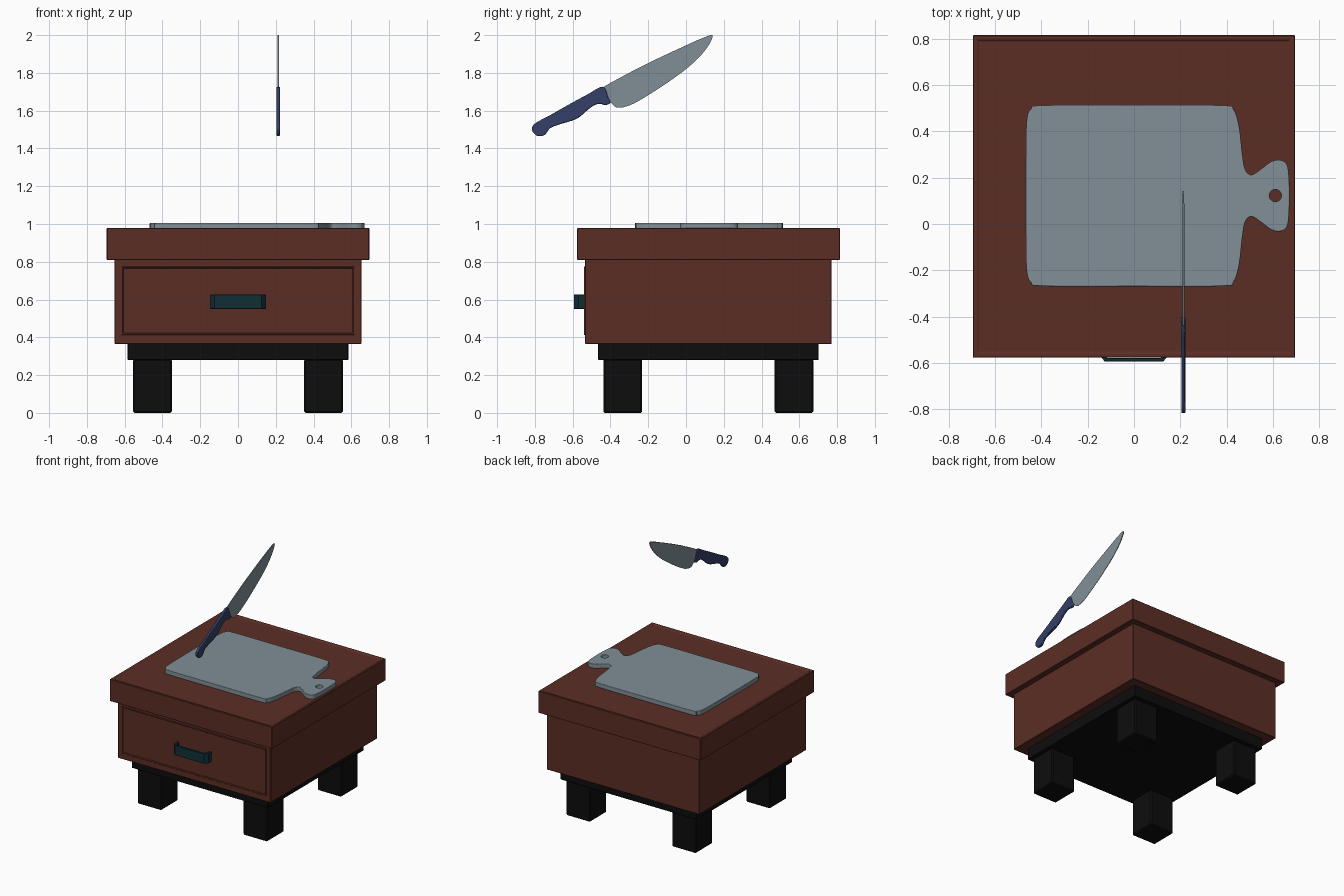
import bpy, bmesh, math
from mathutils import Vector

if "Cube" in bpy.data.objects:
    bpy.data.objects.remove(bpy.data.objects["Cube"], do_unlink=True)


def material(name, r, g, b):
    mat = bpy.data.materials.new(name)
    mat.use_nodes = True
    mat.diffuse_color = (r, g, b, 1)
    mat.node_tree.nodes["Principled BSDF"].inputs["Base Color"].default_value = (r, g, b, 1)
    return mat


WOOD = material("red brown wood", 0.105, 0.027, 0.018)
BLACK = material("black wood", 0.004, 0.004, 0.004)
STEEL = material("blue grey", 0.22, 0.275, 0.31)
TEAL = material("dark teal", 0.005, 0.028, 0.037)
NAVY = material("navy grip", 0.035, 0.05, 0.135)


def finish(bm, name, mat, bevel=0, segments=1):
    """Turn a bmesh into an object with an optional edge bevel."""
    bmesh.ops.recalc_face_normals(bm, faces=bm.faces)
    mesh = bpy.data.meshes.new(name)
    bm.to_mesh(mesh)
    bm.free()
    mesh.materials.append(mat)
    obj = bpy.data.objects.new(name, mesh)
    bpy.context.collection.objects.link(obj)
    if bevel:
        mod = obj.modifiers.new("edge bevel", 'BEVEL')
        mod.width, mod.segments = bevel, segments
        mod.limit_method, mod.angle_limit = 'ANGLE', math.radians(50)
    return obj


def box(name, mat, x, y, z, bevel=0.003, panel=None):
    """Box from (min, max) ranges; panel = (direction, margin, depth) recesses a face."""
    bm = bmesh.new()
    bmesh.ops.create_cube(bm, size=1)
    for v in bm.verts:
        v.co = [sum(r) / 2 + c * (r[1] - r[0]) for r, c in zip((x, y, z), v.co)]
    if panel:
        direction, margin, depth = panel
        bm.normal_update()
        face = max(bm.faces, key=lambda f: f.normal.dot(Vector(direction)))
        bmesh.ops.inset_region(bm, faces=[face], thickness=margin)
        bmesh.ops.inset_region(bm, faces=[face], thickness=0.006, depth=-depth)
    return finish(bm, name, mat, bevel)


def smooth_loop(points, steps=5):
    """Closed Catmull-Rom curve through the points."""
    pts = [Vector(p) for p in points]
    n, out = len(pts), []
    for i in range(n):
        a, b, c, d = (pts[(i + k) % n] for k in (-1, 0, 1, 2))
        for s in range(steps):
            t = s / steps
            out.append(b + (c - a) * t / 2 + (2 * a - 5 * b + 4 * c - d) * t * t / 2
                       + (3 * b - a - 3 * c + d) * t ** 3 / 2)
    return out


def slab(name, mat, outline, low, high, place, bevel=0, segments=1):
    """Extrude an outline from low to high; place maps (u, v, w) to x, y, z."""
    bm = bmesh.new()
    face = bm.faces.new([bm.verts.new(place(p[0], p[1], low)) for p in outline])
    ext = bmesh.ops.extrude_face_region(bm, geom=[face])
    shift = Vector(place(0, 0, high)) - Vector(place(0, 0, low))
    for v in ext["geom"]:
        if isinstance(v, bmesh.types.BMVert):
            v.co += shift
    return finish(bm, name, mat, bevel, segments)


def shade(obj):
    bpy.ops.object.select_all(action='DESELECT')
    obj.select_set(True)
    bpy.context.view_layer.objects.active = obj
    bpy.ops.object.shade_smooth_by_angle(angle=math.radians(40))


def flat(u, v, w):
    return (u, v, w)


def upright(u, v, w):
    return (w, u, v)


# Cabinet
MID = 0.118
box("table_top", WOOD, (-0.695, 0.695), (-0.577, 0.815), (0.81, 0.979),
    panel=((0, 0, 1), 0.028, 0.006))
box("cabinet_body", WOOD, (-0.653, 0.653), (-0.535, 0.771), (0.365, 0.815))
box("drawer_front", WOOD, (-0.618, 0.618), (-0.541, -0.5), (0.412, 0.775), 0.002,
    panel=((0, -1, 0), 0.009, 0.005))
box("base_plinth", BLACK, (-0.584, 0.584), (-0.466, 0.702), (0.28, 0.37))
for side, sx in (("right", -1), ("left", 1)):
    for end, sy in (("front", -1), ("back", 1)):
        cx, cy = sx * 0.453, MID + sy * 0.453
        box(f"{end}_{side}_leg", BLACK, (cx - 0.103, cx + 0.103),
            (cy - 0.103, cy + 0.103), (0, 0.285), 0.008)

# Drawer pull: bracket with a finger gap behind it
half = [(0.147, -0.53), (0.147, -0.57), (0.125, -0.594)]
inner = [(0.115, -0.578), (0.129, -0.565), (0.129, -0.53)]
pull = half + [(-x, y) for x, y in reversed(half)]
pull += [(-x, y) for x, y in reversed(inner)] + inner
slab("drawer_pull", TEAL, pull, 0.55, 0.627, flat, 0.002)

# Cutting board with a waisted grip and a hanging hole
edge = [(-0.467, 0.3), (-0.463, 0.448), (-0.445, 0.495), (-0.395, 0.512), (0, 0.513),
        (0.38, 0.512), (0.43, 0.493), (0.454, 0.42), (0.468, 0.302), (0.48, 0.236),
        (0.507, 0.212), (0.55, 0.238), (0.592, 0.269), (0.63, 0.276), (0.658, 0.26),
        (0.668, 0.216)]
axis = 0.122
edge += [(0.671, axis)] + [(x, 2 * axis - y) for x, y in reversed(edge)]
board = slab("cutting_board", STEEL, smooth_loop(edge), 0.971, 1.006, flat)
ring = [(0.61 + 0.026 * math.cos(a * math.tau / 24), axis + 0.026 * math.sin(a * math.tau / 24))
        for a in range(24)]
cutter = slab("hole_cutter", STEEL, ring, 0.9, 1.1, flat)
cutter.hide_render = True
cut = board.modifiers.new("hanging hole", 'BOOLEAN')
cut.operation, cut.object = 'DIFFERENCE', cutter
shade(board)
bpy.ops.object.modifier_apply(modifier=cut.name)
bpy.data.objects.remove(cutter, do_unlink=True)
round_edge = board.modifiers.new("edge bevel", 'BEVEL')
round_edge.width, round_edge.segments = 0.009, 3
round_edge.limit_method, round_edge.angle_limit = 'ANGLE', math.radians(50)
shade(board)

# Knife floating above, blade thinning towards its cutting edge
KNIFE_X = 0.213
blade_line = [(-0.46, 1.69), (-0.44, 1.723), (-0.32, 1.79), (-0.19, 1.857), (0.02, 1.955),
              (0.09, 1.985), (0.142, 1.998), (0.106, 1.925), (0.02, 1.836), (-0.11, 1.74),
              (-0.243, 1.656), (-0.31, 1.624), (-0.365, 1.616), (-0.395, 1.64), (-0.42, 1.66)]
blade = slab("knife_blade", STEEL, smooth_loop(blade_line, 3), -0.004, 0.004, upright)
for v in blade.data.vertices:
    drop = 1.95 + 0.52 * v.co.y - v.co.z
    v.co.x *= max(0.2, 1 - 4 * max(drop, 0))
blade.location.x = KNIFE_X
grip_line = [(-0.44, 1.727), (-0.52, 1.687), (-0.614, 1.636), (-0.72, 1.576), (-0.8, 1.532),
             (-0.815, 1.497), (-0.788, 1.467), (-0.748, 1.472), (-0.718, 1.508),
             (-0.667, 1.528), (-0.577, 1.558), (-0.508, 1.614), (-0.465, 1.636),
             (-0.425, 1.63), (-0.4, 1.642), (-0.412, 1.67)]
grip = slab("knife_grip", NAVY, smooth_loop(grip_line, 4), -0.009, 0.009, upright, 0.005, 2)
grip.location.x = KNIFE_X
shade(grip)
